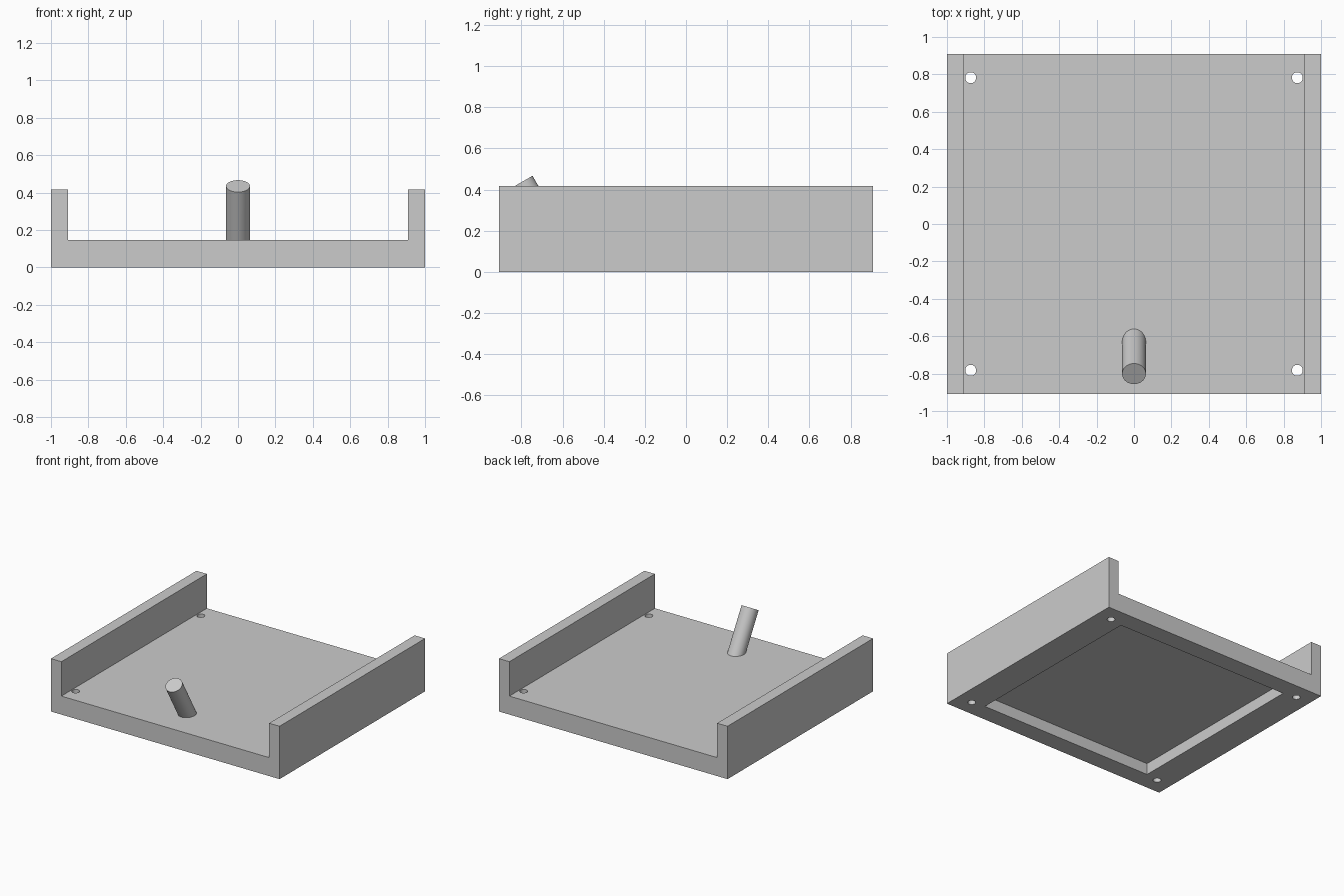
import bpy, bmesh, math
from mathutils import Matrix, Vector

default = bpy.data.objects.get("Cube")
if default:
    bpy.data.objects.remove(default, do_unlink=True)

HALF_X, HALF_Y = 1.0, 0.909
FLOOR_Z, WALL_Z, WALL = 0.146, 0.418, 0.091
RECESS, RECESS_DEPTH = 0.764, 0.09
HOLE_X, HOLE_Y, HOLE_R = 0.873, 0.782, 0.029
PEG_R, TILT = 0.0636, math.radians(30)

grey = bpy.data.materials.new("light grey")
grey.use_nodes = True
colour = (0.6, 0.6, 0.6, 1)
grey.diffuse_color = colour
grey.node_tree.nodes["Principled BSDF"].inputs["Base Color"].default_value = colour


def make_object(name, bm):
    bmesh.ops.recalc_face_normals(bm, faces=bm.faces[:])
    mesh = bpy.data.meshes.new(name)
    bm.to_mesh(mesh)
    bm.free()
    mesh.materials.append(grey)
    obj = bpy.data.objects.new(name, mesh)
    bpy.context.collection.objects.link(obj)
    return obj


def smooth(obj):
    bpy.ops.object.select_all(action="DESELECT")
    obj.select_set(True)
    bpy.context.view_layer.objects.active = obj
    bpy.ops.object.shade_smooth_by_angle(angle=math.radians(30))


# Tray: U-shaped profile with two side walls, extruded front to back
inner = HALF_X - WALL
half = [(HALF_X, 0), (HALF_X, WALL_Z), (inner, WALL_Z), (inner, FLOOR_Z)]
profile = half + [(-x, z) for x, z in reversed(half)]
bm = bmesh.new()
face = bm.faces.new([bm.verts.new((x, -HALF_Y, z)) for x, z in profile])
extruded = bmesh.ops.extrude_face_region(bm, geom=[face])["geom"]
bmesh.ops.translate(bm, vec=(0, 2 * HALF_Y, 0),
                    verts=[v for v in extruded if isinstance(v, bmesh.types.BMVert)])
tray = make_object("tray", bm)

# Cutters: underside recess and four corner screw holes
bm = bmesh.new()
bmesh.ops.create_cube(bm, size=1, matrix=Matrix.Diagonal(
    (2 * RECESS, 2 * RECESS, 2 * RECESS_DEPTH, 1)))
for sx in (-1, 1):
    for sy in (-1, 1):
        bmesh.ops.create_cone(bm, cap_ends=True, segments=32, radius1=HOLE_R,
                              radius2=HOLE_R, depth=0.6,
                              matrix=Matrix.Translation((sx * HOLE_X, sy * HOLE_Y, 0)))
cutter = make_object("tray_cutter", bm)
cutter.hide_render = True
cut = tray.modifiers.new("Recess and holes", "BOOLEAN")
cut.operation = "DIFFERENCE"
cut.solver = "EXACT"
cut.object = cutter
bpy.context.view_layer.objects.active = tray
bpy.ops.object.modifier_apply(modifier=cut.name)
bpy.data.objects.remove(cutter, do_unlink=True)
smooth(tray)

# Peg: round post leaning to the front, trimmed flat just inside the floor
length = 0.5
axis = Vector((0, -math.sin(TILT), math.cos(TILT)))
centre = Vector((0, -0.801, 0.435)) - axis * length / 2
bm = bmesh.new()
bmesh.ops.create_cone(bm, cap_ends=True, segments=48, radius1=PEG_R, radius2=PEG_R,
                      depth=length,
                      matrix=Matrix.Translation(centre) @ Matrix.Rotation(TILT, 4, "X"))
bmesh.ops.bisect_plane(bm, geom=bm.verts[:] + bm.edges[:] + bm.faces[:],
                       plane_co=(0, 0, FLOOR_Z - 0.02), plane_no=(0, 0, 1),
                       clear_inner=True)
bmesh.ops.holes_fill(bm, edges=[e for e in bm.edges if e.is_boundary])
peg = make_object("leaning_peg", bm)
smooth(peg)
